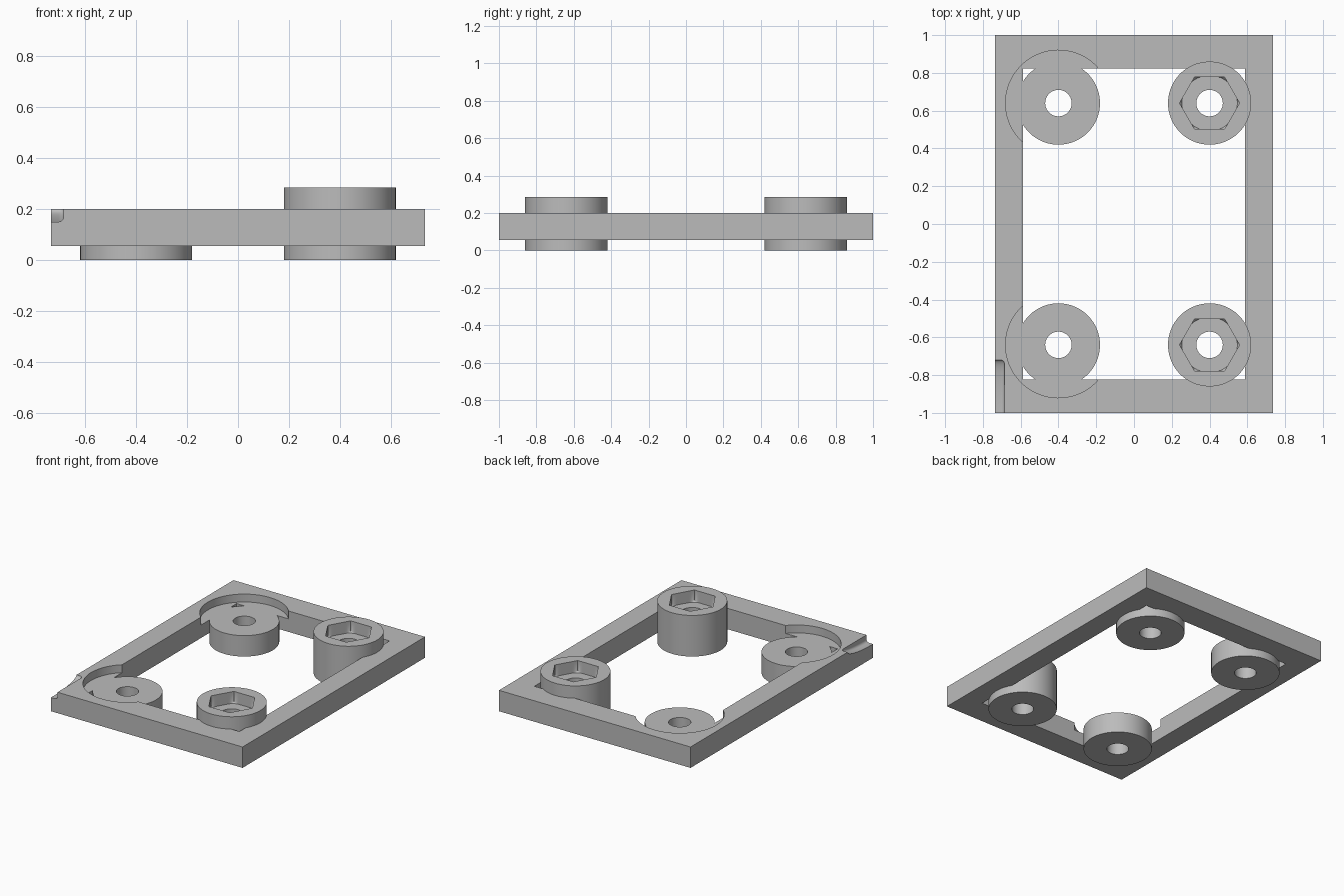
import bpy
import bmesh
import math

default = bpy.data.objects.get("Cube")
if default:
    bpy.data.objects.remove(default, do_unlink=True)

HALF_X, HALF_Y, LOW, TOP = 0.735, 1.0, 0.055, 0.2
OPEN_X, OPEN_Y = 0.587, 0.823
SEAT, POST_TOP, POCKET = 0.145, 0.285, 0.205
BOSS_X, BOSS_Y, BOSS_R, HOLE_R, RECESS_R = 0.4, 0.64, 0.22, 0.07, 0.28

grey = bpy.data.materials.new("plain grey")
grey.use_nodes = True
colour = (0.5, 0.5, 0.5, 1)
grey.diffuse_color = colour
grey.node_tree.nodes["Principled BSDF"].inputs["Base Color"].default_value = colour


def polygon(bm, points):
    points = list(dict.fromkeys(points))
    if len(points) > 2:
        bm.faces.new([bm.verts.new(p) for p in points])


def bridge(bm, a, b, closed=True):
    for i in range(len(a) if closed else len(a) - 1):
        j = (i + 1) % len(a)
        polygon(bm, [a[i], a[j], b[j], b[i]])


def fill_between(bm, *loops):
    edges = []
    for loop in loops:
        verts = [bm.verts.new(p) for p in dict.fromkeys(loop)]
        edges += [bm.edges.new((verts[i - 1], v)) for i, v in enumerate(verts)]
    bmesh.ops.triangle_fill(bm, use_beauty=True, edges=edges, normal=(0, 0, 1))


def at(loop, z):
    return [(x, y, z) for x, y in loop]


def finish(name, bm):
    bmesh.ops.remove_doubles(bm, verts=bm.verts, dist=0.00001)
    bmesh.ops.recalc_face_normals(bm, faces=bm.faces)
    mesh = bpy.data.meshes.new(name)
    bm.to_mesh(mesh)
    bm.free()
    mesh.materials.append(grey)
    obj = bpy.data.objects.new(name, mesh)
    bpy.context.scene.collection.objects.link(obj)
    bpy.ops.object.select_all(action='DESELECT')
    obj.select_set(True)
    bpy.context.view_layer.objects.active = obj
    bpy.ops.object.shade_smooth_by_angle(angle=math.radians(30))


# Frame opening, with a round recess at both right-hand corners
bm = bmesh.new()
start = math.pi + math.acos((OPEN_X - BOSS_X) / RECESS_R)
end = math.asin((OPEN_Y - BOSS_Y) / RECESS_R)
arc = []
for i in range(49):
    t = start + (end - start) * i / 48
    arc.append((-BOSS_X + RECESS_R * math.cos(t), BOSS_Y + RECESS_R * math.sin(t)))
recessed = arc + [(OPEN_X, OPEN_Y), (OPEN_X, -OPEN_Y)] + [(x, -y) for x, y in reversed(arc)]
opening = [(max(x, -OPEN_X), max(-OPEN_Y, min(y, OPEN_Y))) for x, y in recessed]
bridge(bm, at(opening, LOW), at(opening, SEAT))
bridge(bm, at(opening, SEAT), at(recessed, SEAT))
bridge(bm, at(recessed, SEAT), at(recessed, TOP))

# Curved notch in the front right corner, rounded along its inner side
rows = []
for x, inset in [(-HALF_X, 0)] + [
        (-0.705 + 0.02 * math.sin(a), 0.02 * (1 - math.cos(a)))
        for a in (math.radians(18 * k) for k in range(6))]:
    row = []
    for k in range(17):
        a = math.pi / 2 * k / 16
        row.append((x, -HALF_Y + (0.28 - inset) * math.sin(a),
                    TOP - (0.05 - inset) * math.cos(a)))
    rows.append(row)
for a, b in zip(rows, rows[1:]):
    bridge(bm, a, b, closed=False)
notch_corner = (rows[-1][0][0], -HALF_Y, TOP)
polygon(bm, rows[-1] + [notch_corner])

# Outer walls, underside and top of the frame
base = at([(-HALF_X, -HALF_Y), (HALF_X, -HALF_Y), (HALF_X, HALF_Y), (-HALF_X, HALF_Y)], LOW)
rim = [(x, y, TOP) for x, y, z in base]
polygon(bm, base[:2] + [rim[1], notch_corner] + [row[0] for row in reversed(rows)])
polygon(bm, [base[1], base[2], rim[2], rim[1]])
polygon(bm, [base[2], base[3], rim[3], rim[2]])
polygon(bm, [base[3], base[0]] + rows[0] + [rim[3]])
fill_between(bm, base, at(opening, LOW))
fill_between(bm, rim[1:] + [row[-1] for row in rows] + [notch_corner], at(recessed, TOP))
finish("mounting_frame", bm)


def circle(radius):
    return lambda t: radius


def hexagon(limit):
    side = math.radians(60)
    return lambda t: min(limit, 0.1375 / math.cos(t % side - side / 2))


def boss(name, x, y, profile):
    bm = bmesh.new()
    angles = [math.tau * i / 96 for i in range(96)]
    rings = [[(x + r(t) * math.cos(t), y + r(t) * math.sin(t), z) for t in angles]
             for r, z in profile]
    for i, ring in enumerate(rings):
        bridge(bm, rings[i - 1], ring)
    finish(name, bm)


# Low drilled bosses on the right, tall posts with nut pockets on the left
low_profile = [(circle(BOSS_R), 0), (circle(BOSS_R), SEAT),
               (circle(HOLE_R), SEAT), (circle(HOLE_R), 0)]
tall_profile = [(circle(BOSS_R), 0), (circle(BOSS_R), POST_TOP),
                (hexagon(1), POST_TOP), (hexagon(1), POCKET + 0.01),
                (hexagon(0.147), POCKET), (circle(HOLE_R), POCKET), (circle(HOLE_R), 0)]
for place, y in (("front", -BOSS_Y), ("back", BOSS_Y)):
    boss(place + "_low_boss", -BOSS_X, y, low_profile)
    boss(place + "_tall_post", BOSS_X, y, tall_profile)
